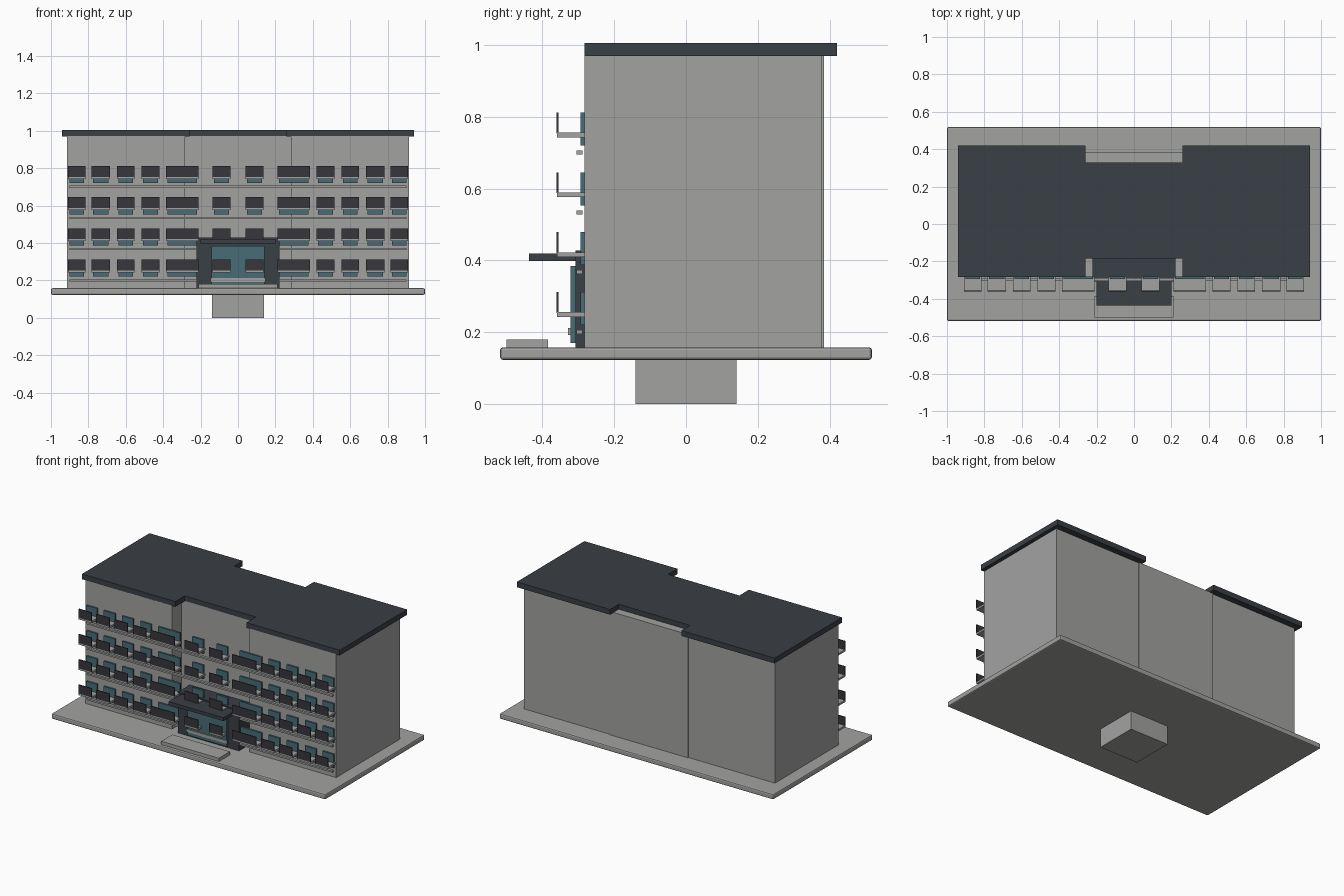
import bpy, bmesh

if "Cube" in bpy.data.objects:
    bpy.data.objects.remove(bpy.data.objects["Cube"])


def material(name, rgb):
    m = bpy.data.materials.new(name)
    m.diffuse_color = (*rgb, 1)
    m.use_nodes = True
    m.node_tree.nodes["Principled BSDF"].inputs["Base Color"].default_value = m.diffuse_color
    return m


CONCRETE = material("concrete grey", (0.36, 0.365, 0.355))
SLATE = material("slate roof", (0.042, 0.05, 0.06))
CHARCOAL = material("charcoal panel", (0.038, 0.038, 0.046))
GLASS = material("teal glass", (0.065, 0.15, 0.185))


def finish(name, bm, mat):
    bmesh.ops.recalc_face_normals(bm, faces=bm.faces)
    me = bpy.data.meshes.new(name)
    bm.to_mesh(me)
    bm.free()
    me.materials.append(mat)
    ob = bpy.data.objects.new(name, me)
    bpy.context.collection.objects.link(ob)
    return ob


def boxes(name, mat, *specs):
    """One object from boxes given as (x0, x1, y0, y1, z0, z1)."""
    bm = bmesh.new()
    for x0, x1, y0, y1, z0, z1 in specs:
        vs = bmesh.ops.create_cube(bm, size=1)["verts"]
        for v in vs:
            v.co.x = x1 if v.co.x > 0 else x0
            v.co.y = y1 if v.co.y > 0 else y0
            v.co.z = z1 if v.co.z > 0 else z0
    return finish(name, bm, mat)


def prism(name, mat, outline, z0, z1):
    """Extrude a flat outline upwards."""
    bm = bmesh.new()
    face = bm.faces.new([bm.verts.new((x, y, z0)) for x, y in outline])
    top = bmesh.ops.extrude_face_region(bm, geom=[face])["geom"]
    for v in top:
        if isinstance(v, bmesh.types.BMVert):
            v.co.z = z1
    return finish(name, bm, mat)


# Plinth, ground slab with softened edges, and front step
boxes("plinth", CONCRETE, (-0.14, 0.14, -0.14, 0.14, 0, 0.13))
slab = boxes("ground_slab", CONCRETE, (-1, 1, -0.518, 0.518, 0.123, 0.158))
bev = slab.modifiers.new("soft_edges", "BEVEL")
bev.width, bev.segments = 0.008, 2
boxes("front_step", CONCRETE, (-0.21, 0.21, -0.5, -0.385, 0.157, 0.18))

# Two wings with a recessed middle block
boxes("wings", CONCRETE,
      (-0.915, -0.283, -0.283, 0.379, 0.157, 0.972),
      (0.283, 0.915, -0.283, 0.379, 0.157, 0.972))
boxes("middle_block", CONCRETE, (-0.284, 0.284, -0.185, 0.385, 0.157, 0.972))

# Roof plate, notched front and back
right = [(0.26, -0.185), (0.26, -0.283), (0.94, -0.283),
         (0.94, 0.42), (0.26, 0.42), (0.26, 0.33)]
left = [(-x, y) for x, y in reversed(right)]
prism("roof", SLATE, right + left, 0.97, 1.005)

# Balconies: spans on the right half, mirrored to the left
half = [(0.04, 0.137), (0.21, 0.385), (0.42, 0.515),
        (0.553, 0.648), (0.685, 0.782), (0.815, 0.91)]
spans = half + [(-b, -a) for a, b in half]
for floor in range(4):
    z = 0.25 + floor * 0.1667
    tag = f"floor_{floor + 1}"
    boxes(f"balcony_floors_{tag}", CONCRETE,
          *[(a, b, -0.36, -0.283, z - 0.007, z + 0.006) for a, b in spans])
    boxes(f"balcony_panels_{tag}", CHARCOAL,
          *[(a, b, -0.361, -0.355, z + 0.004, z + 0.062) for a, b in spans])
    boxes(f"windows_{tag}", GLASS,
          *[(a + 0.008, b - 0.008, -0.294, -0.281, z - 0.03, z + 0.062) for a, b in spans])
    boxes(f"ledge_{tag}", CONCRETE,
          (-0.9, 0.9, -0.305, -0.288, z - 0.055, z - 0.044))

# Entrance: dark portal, canopy, glazing and door bar
boxes("entrance_portal", SLATE, (-0.223, 0.223, -0.308, -0.184, 0.157, 0.428))
boxes("entrance_canopy", SLATE, (-0.2, 0.2, -0.437, -0.3, 0.398, 0.42))
boxes("entrance_glass", GLASS,
      (-0.142, -0.001, -0.322, -0.306, 0.17, 0.385),
      (0.001, 0.142, -0.322, -0.306, 0.17, 0.385))
boxes("door_bar", CONCRETE, (-0.148, 0.148, -0.328, -0.32, 0.192, 0.212))
